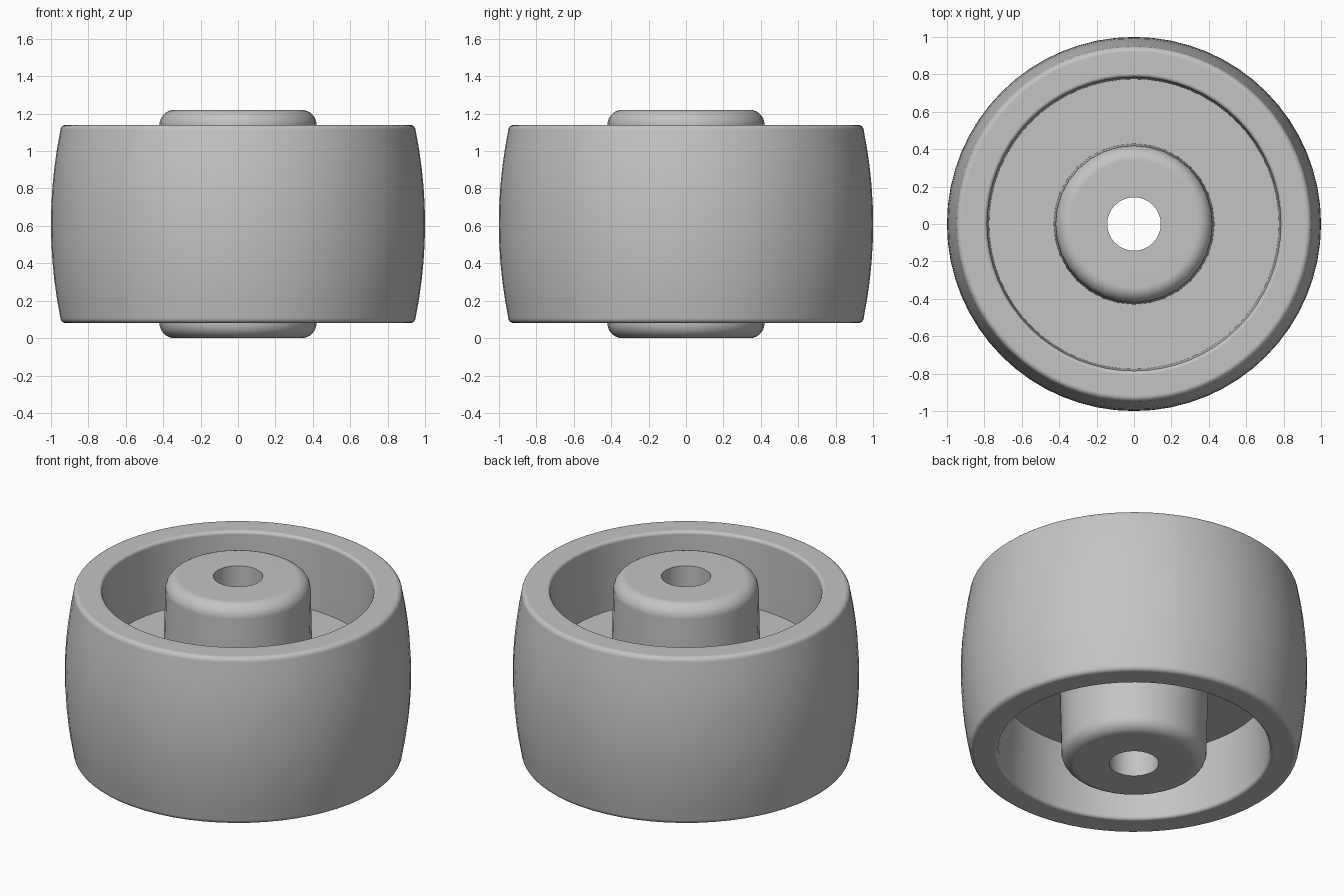
import bpy
import bmesh
from math import sin, cos, pi, radians

if "Cube" in bpy.data.objects:
    bpy.data.objects.remove(bpy.data.objects["Cube"], do_unlink=True)

MID = 0.61  # height of the wheel's symmetry plane

grey = bpy.data.materials.new("plain grey")
grey.use_nodes = True
grey.diffuse_color = (0.55, 0.55, 0.55, 1)
grey.node_tree.nodes["Principled BSDF"].inputs["Base Color"].default_value = (0.55, 0.55, 0.55, 1)


def fillet(r, z, radius, start, end, steps=5):
    """Arc of (radius, height) points around a corner centre, angles in degrees."""
    angles = [radians(start + (end - start) * i / steps) for i in range(steps + 1)]
    return [(r + radius * cos(a), z + radius * sin(a)) for a in angles]


def mirrored(upper):
    """Complete a profile, listed from outside to inside, below the mid plane."""
    return upper + [(r, -z) for r, z in reversed(upper) if z > 1e-6]


def lathe(name, profile, segments):
    """Turn a closed profile around the wheel's axle."""
    bm = bmesh.new()
    rings = []
    for i in range(segments):
        a = 2 * pi * i / segments
        rings.append([bm.verts.new((r * cos(a), r * sin(a), z + MID)) for r, z in profile])
    n = len(profile)
    for i, ring in enumerate(rings):
        after = rings[(i + 1) % segments]
        for j in range(n):
            k = (j + 1) % n
            bm.faces.new((ring[j], after[j], after[k], ring[k]))
    bmesh.ops.recalc_face_normals(bm, faces=bm.faces)
    mesh = bpy.data.meshes.new(name)
    bm.to_mesh(mesh)
    bm.free()
    obj = bpy.data.objects.new(name, mesh)
    bpy.context.collection.objects.link(obj)
    mesh.materials.append(grey)
    bpy.ops.object.select_all(action='DESELECT')
    obj.select_set(True)
    bpy.context.view_layer.objects.active = obj
    bpy.ops.object.shade_smooth_by_angle(angle=radians(35))
    normals = obj.modifiers.new("flat caps", 'WEIGHTED_NORMAL')
    normals.keep_sharp = True
    return obj


# Crowned tread, rounded rim edges and slightly tapered inner wall
crown = [(1 - 0.05 * (z / 0.5) ** 2, z) for z in (0, 0.1, 0.2, 0.3, 0.4, 0.5)]
rim = crown + fillet(0.92, 0.5, 0.03, 10, 90) + fillet(0.805, 0.51, 0.02, 90, 180, 4)
rim += [(0.775, 0.095), (0.775, 0)]
lathe("rim", mirrored(rim), 64)

# Solid web joining the rim to the hub
lathe("web", [(0.785, 0.095), (0.785, -0.095), (0.40, -0.095), (0.40, 0.095)], 64)

# Tapered hub with rounded ends and a bore for the axle
hub = [(0.43, 0), (0.43, 0.095)] + fillet(0.34, 0.53, 0.08, 0, 90, 7)
hub += [(0.143, 0.61), (0.143, 0)]
lathe("hub", mirrored(hub), 32)
